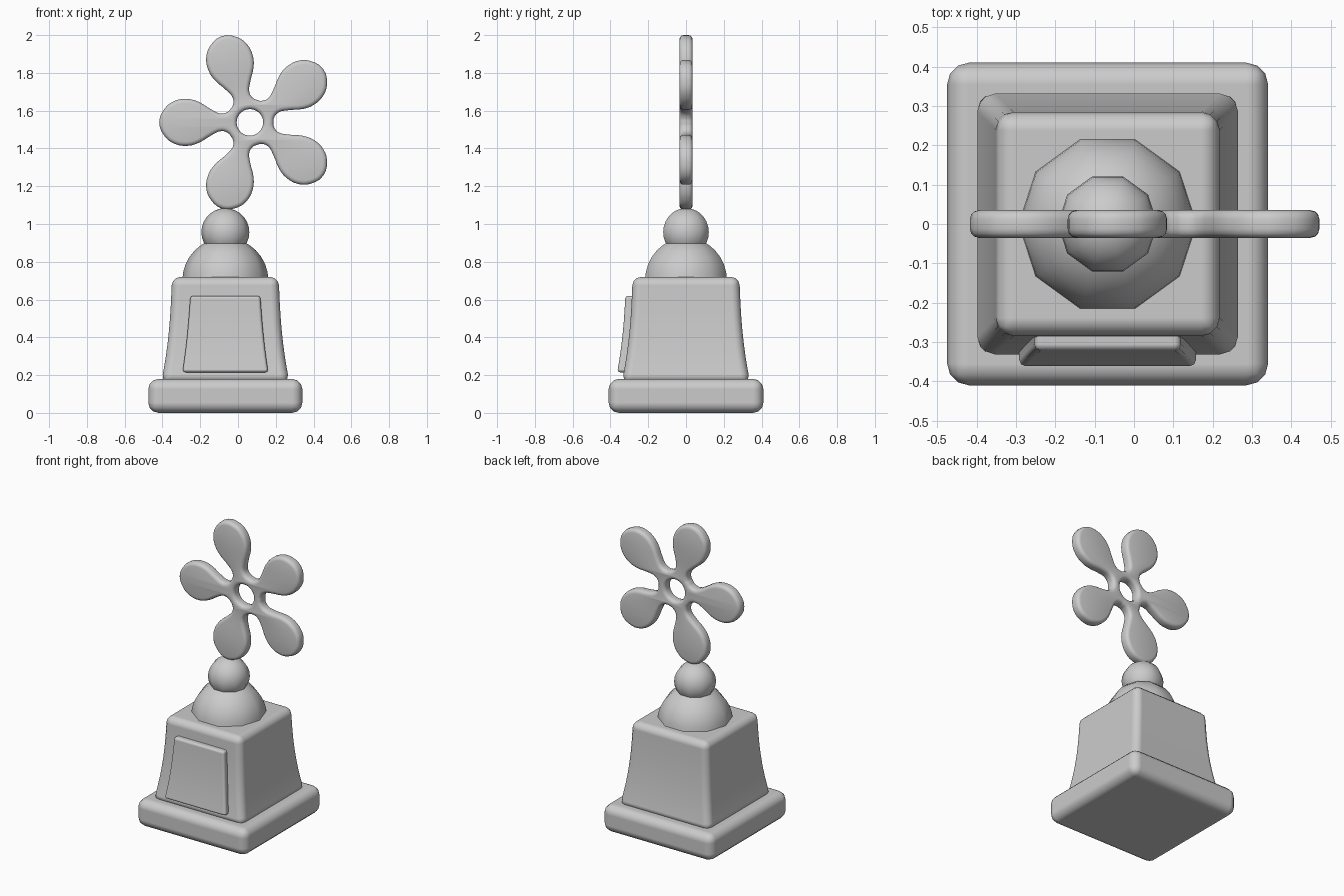
import bpy, bmesh, math
from mathutils import Matrix, Vector

cube = bpy.data.objects.get("Cube")
if cube:
    bpy.data.objects.remove(cube, do_unlink=True)

CX = -0.067  # the pedestal axis

grey = bpy.data.materials.new("plain grey")
grey.use_nodes = True
colour = (0.6, 0.6, 0.6, 1)
grey.diffuse_color = colour
grey.node_tree.nodes["Principled BSDF"].inputs["Base Color"].default_value = colour


def finish(name, bm, bevel=0, segments=2, angle=60):
    """Turn a bmesh into a smooth shaded object with rounded edges."""
    bmesh.ops.recalc_face_normals(bm, faces=bm.faces)
    mesh = bpy.data.meshes.new(name)
    bm.to_mesh(mesh)
    bm.free()
    mesh.shade_smooth()
    mesh.materials.clear()
    mesh.materials.append(grey)
    obj = bpy.data.objects.new(name, mesh)
    bpy.context.collection.objects.link(obj)
    if bevel:
        mod = obj.modifiers.new("rounded edges", 'BEVEL')
        mod.width = bevel
        mod.segments = segments
        mod.limit_method = 'ANGLE'
        mod.angle_limit = math.radians(40)
        mod.harden_normals = True
    else:
        mesh.set_sharp_from_angle(angle=math.radians(angle))


def loft(bm, rings):
    """Skin a list of four-cornered rings and cap both ends."""
    rows = [[bm.verts.new(p) for p in ring] for ring in rings]
    for low, high in zip(rows, rows[1:]):
        for i in range(4):
            j = (i + 1) % 4
            bm.faces.new((low[i], low[j], high[j], high[i]))
    bm.faces.new(rows[0])
    bm.faces.new(rows[-1])


def rect(x, y0, y1, z):
    return [(CX - x, y0, z), (CX + x, y0, z), (CX + x, y1, z), (CX - x, y1, z)]


def flare(z):
    """Half-width of the pedestal body, flaring towards its foot."""
    t = max(0.0, (0.72 - z) / 0.54)
    return 0.283 + 0.015 * t + 0.038 * t ** 2.5


# Plinth
bm = bmesh.new()
loft(bm, [rect(0.408, -0.41, 0.41, z) for z in (0, 0.18)])
finish("plinth", bm, 0.055, 3)

# Flared pedestal body
bm = bmesh.new()
heights = [0.16 + 0.56 * i / 8 for i in range(9)]
loft(bm, [rect(flare(z), -flare(z), flare(z), z) for z in heights])
finish("pedestal_body", bm, 0.045, 3)

# Plaque following the flare of the front face
bm = bmesh.new()
heights = [0.215 + 0.405 * i / 6 for i in range(7)]
loft(bm, [rect(flare(z) * 0.69 - 0.012 + 0.012 * (0.62 - z) / 0.405,
               -flare(z) - 0.035, -flare(z) + 0.02, z) for z in heights])
finish("front_plaque", bm, 0.016, 2)


# Ten-sided dome and ball
def ball(name, radius, z, rings, cut=None):
    bm = bmesh.new()
    bmesh.ops.create_uvsphere(bm, u_segments=10, v_segments=rings, radius=radius)
    turn = Matrix.Rotation(math.radians(18), 4, 'Z')
    bm.transform(Matrix.Translation((CX, 0, z)) @ turn)
    if cut is not None:
        geom = bm.verts[:] + bm.edges[:] + bm.faces[:]
        bmesh.ops.bisect_plane(bm, geom=geom, plane_co=Vector((0, 0, cut)),
                               plane_no=Vector((0, 0, 1)), clear_inner=True)
        bmesh.ops.holes_fill(bm, edges=[e for e in bm.edges if e.is_boundary])
    finish(name, bm, angle=50)


ball("dome", 0.228, 0.70, 16, 0.7)
ball("ball", 0.127, 0.957, 14)

# Five-petalled flower with a round hole: (distance, half-width) along a petal
petal = [(0.114, 0.058), (0.15, 0.046), (0.2, 0.066), (0.27, 0.108),
         (0.33, 0.124), (0.4, 0.113), (0.45, 0.075)]
side = petal + [(0.48, 0)] + [(r, -w) for r, w in reversed(petal)]
outline = []
for k in range(5):
    a = math.radians(180 + 72 * k)
    c, s = math.cos(a), math.sin(a)
    outline += [(r * c + w * s, r * s - w * c) for r, w in side]
    v = a + math.radians(36)
    outline.append((0.125 * math.cos(v), 0.125 * math.sin(v)))
hole = [(0.07 * math.cos(math.tau * i / 12), -0.07 * math.sin(math.tau * i / 12))
        for i in range(12)]

curve = bpy.data.curves.new("flower", 'CURVE')
curve.dimensions = '2D'
curve.fill_mode = 'BOTH'
curve.resolution_u = 3
curve.extrude = 0.013
curve.bevel_depth = 0.022
curve.bevel_resolution = 2
curve.offset = -0.022
for points in (outline, hole):
    spline = curve.splines.new('BEZIER')
    spline.bezier_points.add(len(points) - 1)
    spline.use_cyclic_u = True
    for bp, (x, y) in zip(spline.bezier_points, points):
        bp.co = (x, y, 0)
        bp.handle_left_type = bp.handle_right_type = 'AUTO'
flower = bpy.data.objects.new("flower_outline", curve)
flower.location = (0.063, 0, 1.538)
flower.rotation_euler.x = math.pi / 2
bpy.context.collection.objects.link(flower)

# Make the flower a mesh so its rim can be shaded smoothly
bpy.context.view_layer.update()
graph = bpy.context.evaluated_depsgraph_get()
mesh = bpy.data.meshes.new_from_object(flower.evaluated_get(graph))
bm = bmesh.new()
bm.from_mesh(mesh)
bm.transform(flower.matrix_world)
bpy.data.objects.remove(flower, do_unlink=True)
bpy.data.meshes.remove(mesh)
bmesh.ops.remove_doubles(bm, verts=bm.verts, dist=0.0003)
finish("flower", bm, angle=40)
